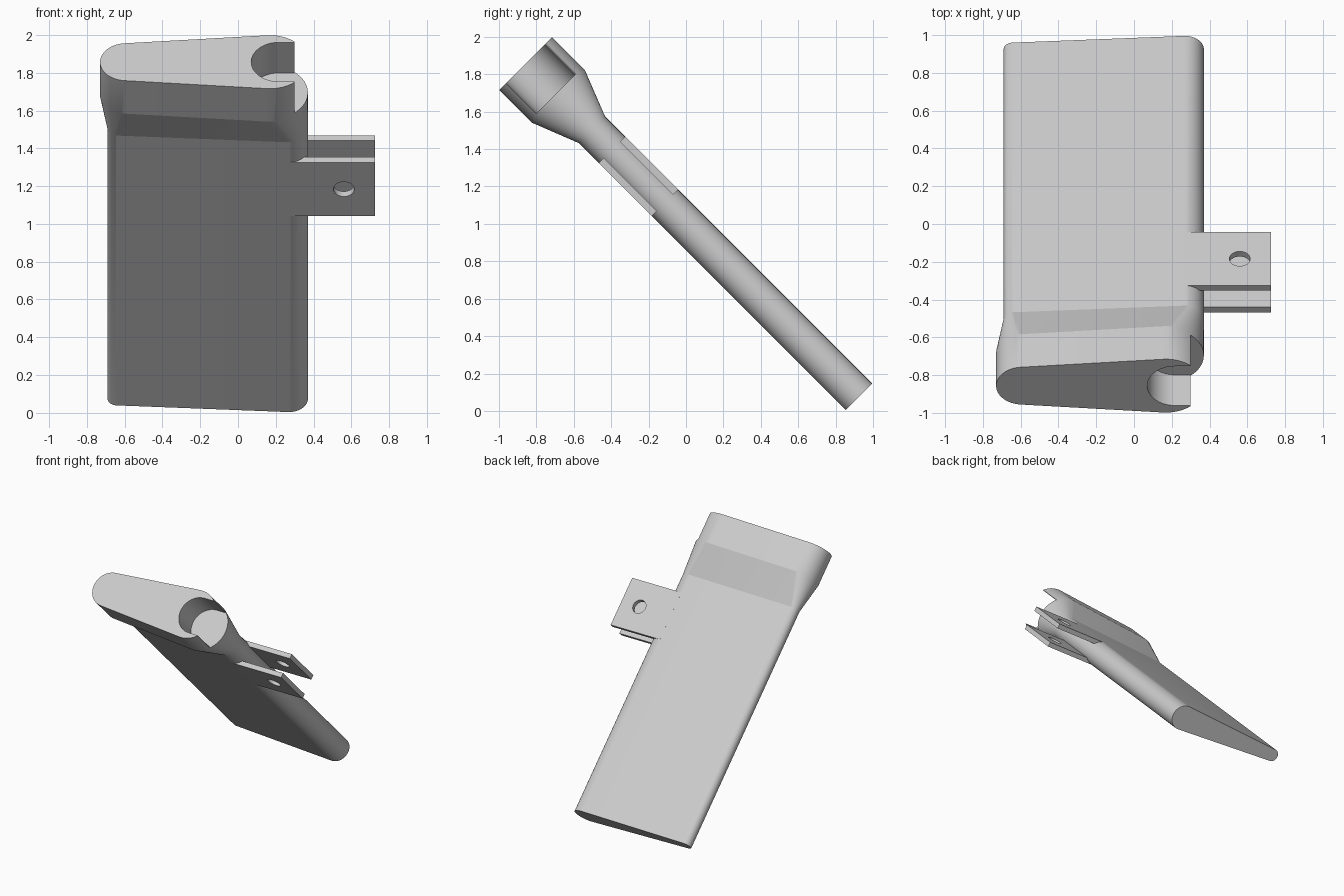
import bpy, bmesh
from math import sin, cos, asin, pi, radians
from mathutils import Matrix

if "Cube" in bpy.data.objects:
    bpy.data.objects.remove(bpy.data.objects["Cube"])

# Tilted working frame: local z runs along the body, local y is its thickness
FRAME = Matrix.Translation((0, 0.5, 0.5)) @ Matrix.Rotation(radians(45), 4, 'X')


def loft(name, rings):
    """Closed solid through (height, [(x, y), ...]) rings."""
    bm = bmesh.new()
    rows = [[bm.verts.new((x, y, h)) for x, y in pts] for h, pts in rings]
    n = len(rows[0])
    for a, b in zip(rows, rows[1:]):
        for i in range(n):
            j = (i + 1) % n
            bm.faces.new((a[i], a[j], b[j], b[i]))
    bm.faces.new(rows[0][::-1])
    bm.faces.new(rows[-1])
    bmesh.ops.recalc_face_normals(bm, faces=bm.faces)
    me = bpy.data.meshes.new(name)
    bm.to_mesh(me)
    bm.free()
    ob = bpy.data.objects.new(name, me)
    bpy.context.collection.objects.link(ob)
    ob.matrix_world = FRAME
    return ob


def arc(cx, r, a0, a1, n):
    return [(cx + r * cos(a0 + (a1 - a0) * i / n),
             r * sin(a0 + (a1 - a0) * i / n)) for i in range(n + 1)]


def teardrop(x0, r0, x1, r1, n=24):
    """Outline wrapped tightly around a left and a right circle."""
    t = pi / 2 + asin((r1 - r0) / (x1 - x0))
    return arc(x1, r1, -t, t, n) + arc(x0, r0, t, 2 * pi - t, n)


def cut(ob, cutter):
    mod = ob.modifiers.new("cut", 'BOOLEAN')
    mod.operation, mod.solver, mod.object = 'DIFFERENCE', 'EXACT', cutter
    bpy.context.view_layer.update()
    dg = bpy.context.evaluated_depsgraph_get()
    me = bpy.data.meshes.new_from_object(ob.evaluated_get(dg))
    ob.modifiers.clear()
    ob.data = me


def smooth(ob):
    bpy.ops.object.select_all(action='DESELECT')
    ob.select_set(True)
    bpy.context.view_layer.objects.active = ob
    bpy.ops.object.shade_smooth_by_angle(angle=radians(18))


# Flat tapered body flaring into a thicker head
slim = teardrop(-0.64, 0.05, 0.27, 0.1)
wide = teardrop(-0.59, 0.14, 0.17, 0.2)
body = loft("body", [(-0.601, slim), (1.418, slim), (1.672, wide), (1.919, wide)])

# Round socket in the head, open through the flat-cut side
r, cx, edge = 0.147, 0.217, 0.3
socket = arc(cx, r, pi / 2, 3 * pi / 2, 32) + [
    (edge, -r), (edge, -0.3), (0.6, -0.3), (0.6, 0.3), (edge, 0.3), (edge, r)]
socket_cutter = loft("socket_cutter", [(1.69, socket), (2.1, socket)])
cut(body, socket_cutter)
smooth(body)

# Pair of side lugs with a shared pin hole
pin_cutter = loft("pin_cutter", [(-0.3, arc(0, 0.055, 0, 2 * pi * 31 / 32, 31)),
                                 (0.3, arc(0, 0.055, 0, 2 * pi * 31 / 32, 31))])
pin_cutter.matrix_world = (FRAME @ Matrix.Translation((0.56, 0, 1.067))
                           @ Matrix.Rotation(pi / 2, 4, 'X'))
for name, y0, y1 in (("lower_lug", -0.1, -0.062), ("upper_lug", 0.062, 0.1)):
    plate = [(0.27, y0), (0.725, y0), (0.725, y1), (0.27, y1)]
    lug = loft(name, [(0.866, plate), (1.268, plate)])
    cut(lug, pin_cutter)
    smooth(lug)

for c in (socket_cutter, pin_cutter):
    c.hide_render = True
    c.hide_set(True)
